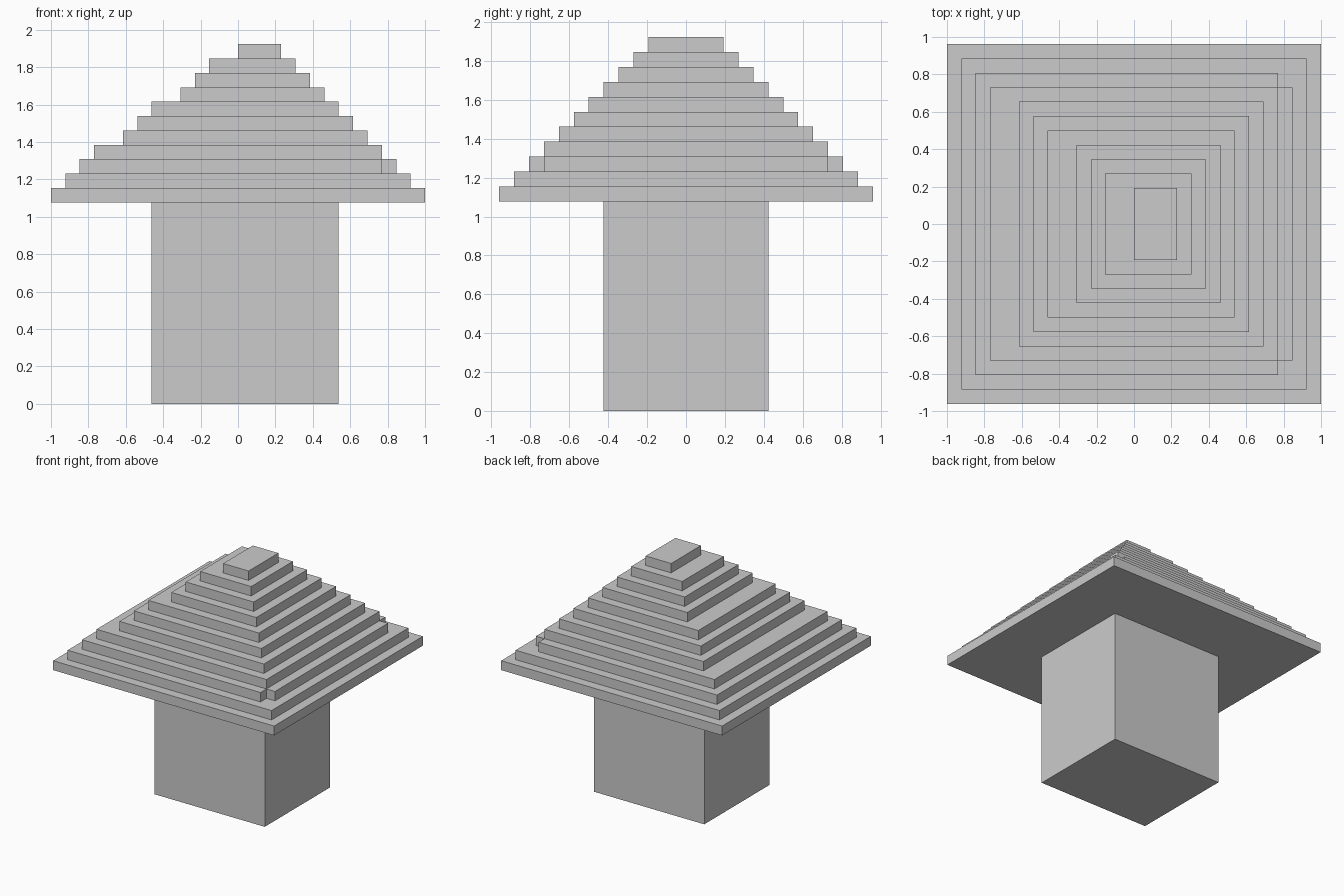
import bpy, bmesh
from mathutils import Matrix, Vector

if "Cube" in bpy.data.objects:
    bpy.data.objects.remove(bpy.data.objects["Cube"])

U = 1 / 13  # the whole model sits on a grid of this step


def block(name, x0, x1, half_y, z0, z1):
    """Box given in grid steps, symmetric in y."""
    size = Vector((x1 - x0, 2 * half_y, z1 - z0)) * U
    centre = Vector(((x0 + x1) / 2, 0, (z0 + z1) / 2)) * U
    bm = bmesh.new()
    bmesh.ops.create_cube(bm, size=1, matrix=Matrix.LocRotScale(centre, None, size))
    mesh = bpy.data.meshes.new(name)
    bm.to_mesh(mesh)
    bm.free()
    obj = bpy.data.objects.new(name, mesh)
    bpy.context.collection.objects.link(obj)
    return obj


# Square column
block("column", -6, 7, 5.5, 0, 14)

# Stepped roof, bottom to top: left and right edge of each one-step layer
layers = [(-13, 13), (-12, 12), (-11, 10), (-10, 10), (-8, 9), (-7, 8),
          (-6, 7), (-4, 6), (-3, 5), (-2, 4), (0, 3)]
for i, (x0, x1) in enumerate(layers):
    block(f"roof_step_{i + 1}", x0, x1, 12.5 - i, 14 + i, 15 + i)

# Narrower strip on the right of the third step, leaving notched corners
block("roof_step_3_strip", 10, 11, 9.5, 16, 17)
